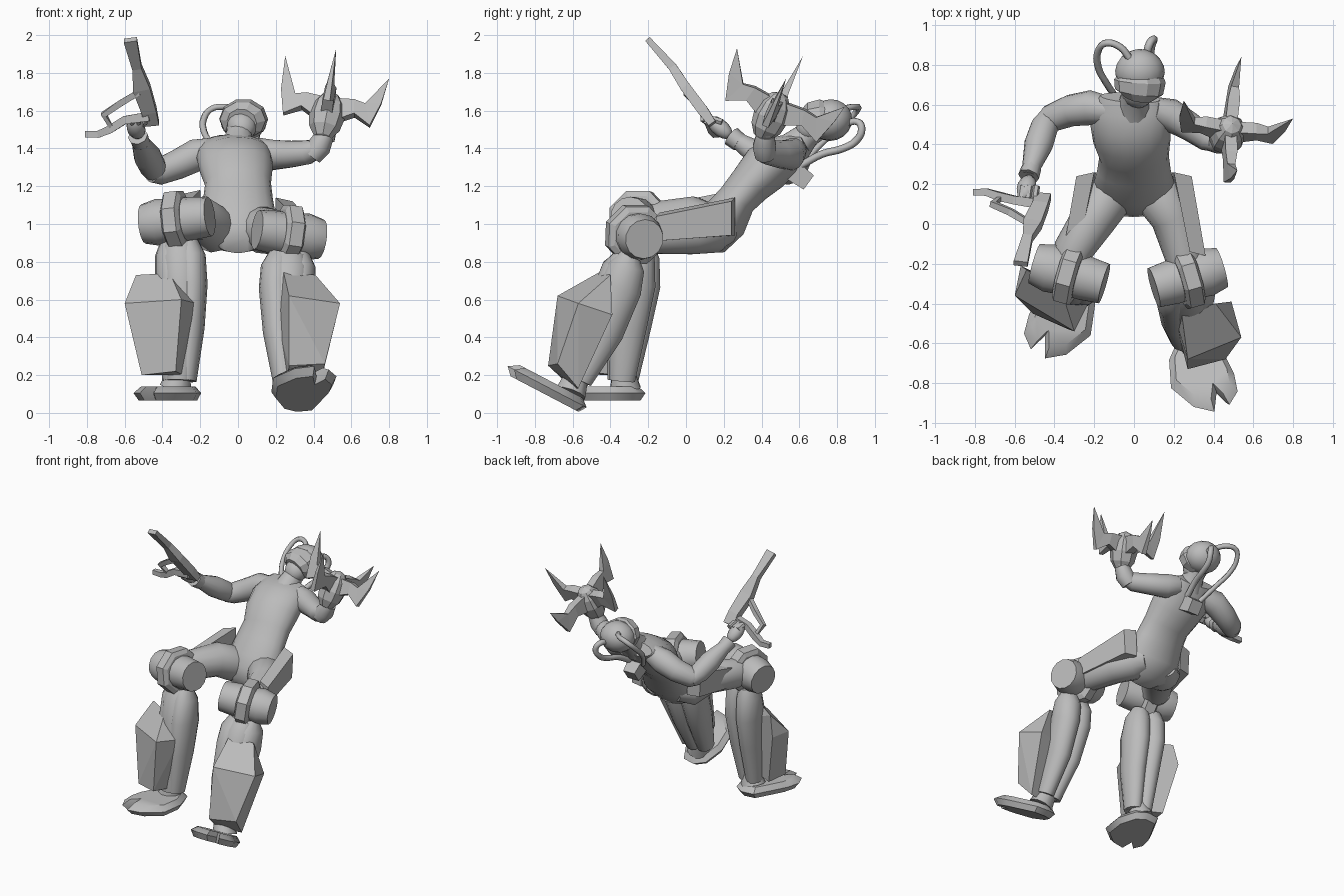
import bpy, bmesh, math
from mathutils import Vector as V, Matrix

cube = bpy.data.objects.get("Cube")
if cube:
    bpy.data.objects.remove(cube)

grey = bpy.data.materials.new("plain grey")
grey.use_nodes = True
grey.diffuse_color = (0.5, 0.5, 0.5, 1)
grey.node_tree.nodes["Principled BSDF"].inputs["Base Color"].default_value = (0.5, 0.5, 0.5, 1)


def finish(name, bm, smooth=0):
    bmesh.ops.recalc_face_normals(bm, faces=bm.faces)
    mesh = bpy.data.meshes.new(name)
    bm.to_mesh(mesh)
    bm.free()
    mesh.materials.append(grey)
    ob = bpy.data.objects.new(name, mesh)
    bpy.context.collection.objects.link(ob)
    if smooth:
        bpy.ops.object.select_all(action='DESELECT')
        ob.select_set(True)
        bpy.context.view_layer.objects.active = ob
        bpy.ops.object.shade_smooth_by_angle(angle=math.radians(smooth))


def loft(name, rings, n=14, ref=(1, 0, 0), smooth=50, spin=0.0):
    """Rings are (centre, half width, half depth) along a path."""
    bm = bmesh.new()
    pts = [V(r[0]) for r in rings]
    loops = []
    for i, (c, w, d) in enumerate(rings):
        t = (pts[min(i + 1, len(pts) - 1)] - pts[max(i - 1, 0)]).normalized()
        u = V(ref)
        u = (u - t * u.dot(t)).normalized()
        v = t.cross(u)
        angles = [2 * math.pi * (k + spin) / n for k in range(n)]
        loops.append([bm.verts.new(V(c) + u * w * math.cos(a) + v * d * math.sin(a)) for a in angles])
    for a, b in zip(loops, loops[1:]):
        for k in range(n):
            bm.faces.new((a[k], a[(k + 1) % n], b[(k + 1) % n], b[k]))
    bm.faces.new(loops[0])
    bm.faces.new(loops[-1])
    finish(name, bm, smooth)


def tube(name, points, radii, **kw):
    loft(name, [(p, r, r) for p, r in zip(points, radii)], **kw)


def hose(name, points, radius):
    curve = bpy.data.curves.new(name, 'CURVE')
    curve.dimensions = '3D'
    curve.bevel_depth, curve.bevel_resolution, curve.resolution_u = radius, 1, 4
    curve.use_fill_caps = True
    spline = curve.splines.new('BEZIER')
    spline.bezier_points.add(len(points) - 1)
    for p, co in zip(spline.bezier_points, points):
        p.co = co
        p.handle_left_type = p.handle_right_type = 'AUTO'
    curve.materials.append(grey)
    bpy.context.collection.objects.link(bpy.data.objects.new(name, curve))


def hull(name, points):
    bm = bmesh.new()
    for p in points:
        bm.verts.new(p)
    bmesh.ops.convex_hull(bm, input=bm.verts)
    bmesh.ops.dissolve_limit(bm, angle_limit=0.12, verts=bm.verts, edges=bm.edges)
    finish(name, bm)


def ball(name, centre, size, axis=(0, 0, 1), seg=14, smooth=50):
    bm = bmesh.new()
    bmesh.ops.create_uvsphere(bm, u_segments=seg, v_segments=seg // 2 + 2, radius=1)
    turn = V((0, 0, 1)).rotation_difference(V(axis)).to_matrix().to_4x4()
    bm.transform(Matrix.Translation(centre) @ turn @ Matrix.Diagonal((*size, 1)))
    finish(name, bm, smooth)


# Torso leaning back, neck and head
loft("torso", [((0, .06, .89), .1, .05), ((0, .13, .93), .18, .11), ((0, .2, 1.02), .205, .13),
               ((0, .27, 1.13), .185, .105), ((0, .34, 1.21), .175, .115), ((-.01, .42, 1.295), .195, .135),
               ((-.02, .51, 1.36), .2, .12), ((-.025, .58, 1.4), .19, .085),
               ((-.02, .635, 1.43), .15, .05)], n=18)
tube("neck", [(0, .57, 1.4), (.005, .64, 1.47), (.02, .72, 1.54)], [.095, .07, .08])
ball("jaw", (.02, .665, 1.52), (.08, .075, .09), (0, .6, .6))
ball("helmet", (.03, .765, 1.55), (.125, .11, .115), (.05, .93, .3), seg=16)
loft("visor", [((.02, .64, 1.54), .08, .075), ((.025, .665, 1.55), .122, .1),
               ((.03, .72, 1.555), .13, .11), ((.03, .745, 1.56), .115, .1)], n=10, smooth=0)

# Hoses from the helmet to the back pack
hose("right_hose", [(-.02, .83, 1.61), (-.07, .89, 1.62), (-.14, .91, 1.61), (-.18, .87, 1.56),
                    (-.18, .79, 1.49), (-.14, .71, 1.42), (-.07, .61, 1.31)], .018)
hose("left_hose", [(.06, .84, 1.53), (.08, .91, 1.54), (.1, .93, 1.5), (.09, .9, 1.44),
                   (.08, .83, 1.4), (.06, .72, 1.37), (.04, .61, 1.31)], .02)
tube("back_pack", [(0, .54, 1.3), (0, .65, 1.22)], [.08, .065], n=4, smooth=0, spin=.5)

# Arms and hands
Y = (0, 1, 0)
tube("right_upper_arm", [(-.12, .57, 1.39), (-.22, .585, 1.365), (-.32, .57, 1.315), (-.42, .53, 1.275),
                         (-.46, .49, 1.27)], [.07, .088, .08, .07, .05], ref=Y)
tube("right_forearm", [(-.42, .55, 1.26), (-.45, .49, 1.3), (-.48, .4, 1.36), (-.515, .29, 1.43),
                       (-.53, .24, 1.46)], [.05, .07, .073, .048, .042])
tube("right_cuff", [(-.515, .285, 1.43), (-.53, .24, 1.465)], [.05, .054], n=8)
ball("right_hand", (-.54, .18, 1.51), (.05, .045, .08), (-.15, -.6, .5), seg=10)
for i in range(3):
    tube("right_finger", [(-.56 + i * .035, .19, 1.54), (-.57 + i * .035, .13, 1.56),
                          (-.56 + i * .035, .1, 1.53)], [.018, .018, .012], n=6)
tube("left_upper_arm", [(.1, .57, 1.39), (.18, .55, 1.365), (.28, .49, 1.37), (.37, .43, 1.38),
                        (.42, .41, 1.4)], [.07, .083, .072, .065, .05], ref=Y)
tube("left_forearm", [(.39, .42, 1.36), (.43, .415, 1.41), (.46, .42, 1.47)], [.055, .063, .05])
ball("left_hand", (.46, .43, 1.5), (.06, .055, .06), seg=10)

# Four-bladed claw held in the left hand
hub, axis = V((.47, .45, 1.57)), V((.18, .4, .9)).normalized()
ball("claw_hub", hub, (.095, .095, .14), axis, seg=8, smooth=0)
for tip in [(.25, .62, 1.89), (.52, .27, 1.93), (.8, .53, 1.77), (.54, .84, 1.62)]:
    tip = V(tip)
    out = tip - hub - axis * (tip - hub).dot(axis)
    side = axis.cross(out).normalized()
    bm = bmesh.new()
    outline = [(0.1, .1, .03), (.2, -.02, .03), (.5, .03, .03), (.82, -.02, .018),
               (.95, .12, .01), (.66, .1, .02), (.45, .11, .03)]
    halves = []
    for s in (-1, 1):
        loop = [bm.verts.new(hub + out * o + axis * h + side * w * s) for o, h, w in outline]
        halves.append(loop)
    point = bm.verts.new(tip)
    a, b = halves
    n = len(a)
    for k in range(n):
        if k != 4:
            bm.faces.new((a[k], a[(k + 1) % n], b[(k + 1) % n], b[k]))
    for loop in halves:
        bm.faces.new((loop[0], loop[1], loop[2], loop[6]))
        bm.faces.new((loop[2], loop[3], loop[5], loop[6]))
        bm.faces.new((loop[3], loop[4], loop[5]))
        bm.faces.new((loop[4], point, loop[5]))
    bm.faces.new((a[4], b[4], point))
    bm.faces.new((a[5], b[5], point))
    finish("claw_blade", bm)

# Long pistol in the right hand
loft("pistol_barrel", [((-.57, -.2, 1.975), .05, .022), ((-.535, -.07, 1.83), .035, .032),
                       ((-.51, .0, 1.72), .065, .038), ((-.47, .09, 1.6), .055, .04),
                       ((-.46, .14, 1.53), .06, .03)], n=4, smooth=0, spin=.5)
tube("pistol_grip", [(-.81, .16, 1.475), (-.74, .16, 1.475), (-.68, .14, 1.5), (-.6, .12, 1.55),
                     (-.47, .1, 1.57)], [.023, .026, .03, .03, .035], n=4, smooth=0, ref=Y, spin=.5)
tube("pistol_guard", [(-.67, .13, 1.51), (-.71, .1, 1.58), (-.62, .06, 1.64), (-.52, .0, 1.7)],
     [.016, .022, .024, .022], n=4, smooth=0, ref=Y, spin=.5)


# Legs: hip, knee barrel, calf, shin guard and forked foot
def leg(side, s, inner, outer, calf, guard, foot, forward, panel_z):
    inner, outer = V(inner), V(outer)
    mid, along = (inner + outer) / 2, (outer - inner).normalized()
    loft(side + "_thigh", [((s * .07, .22, .97), .09, .08), ((s * .12, .15, .97), .125, .125),
                           ((s * .2, .03, mid.z + .01), .115, .118), (mid + V((-s * .02, .12, 0)), .1, .105),
                           (mid, .085, .085)])
    tube(side + "_knee_barrel", [inner, inner + along * .1, mid, outer - along * .08, outer],
         [.105, .115, .115, .125, .105], ref=(0, 0, 1), smooth=35)
    tube(side + "_knee_band", [mid - along * .05, mid - along * .035, mid + along * .035, mid + along * .05],
         [.135, .165, .165, .135], n=8, ref=(0, 0, 1), smooth=0, spin=.5)
    hull(side + "_thigh_panel", [(s * x, y, z + panel_z) for x, y, z in
         [(.2, .26, 1.14), (.29, .24, 1.12), (.19, .26, .94), (.28, .24, .94),
          (.28, -.14, 1.06), (.36, -.16, 1.04), (.28, -.14, .91), (.36, -.16, .91)]])
    # Two calf muscles behind a single shin
    for k in (-1, 1):
        loft(side + "_calf", [(V(c) + V((k * r * .42, k * s * r * .1, 0)), r * .65, d) for c, r, d in calf])
    loft(side + "_shin", [(V(c) + V((0, -.025, 0)), r * .85, d * .9) for c, r, d in calf])
    hull(side + "_shin_guard", guard)
    f = V(forward).normalized()
    u = V((s, 0, 0))
    u = (u - f * u.dot(f)).normalized()
    up = V((0, 0, 1))
    up = (up - f * up.dot(f)).normalized()
    shape = [(0, -.2), (.09, -.17), (.13, -.04), (.165, .08), (.17, .18), (.12, .25), (.065, .17),
             (.04, .28), (-.06, .24), (-.16, .12), (-.15, -.04), (-.08, -.17)]
    bm = bmesh.new()
    # Sole, broad rim and narrower instep
    layers = []
    for scale, h in ((.86, -.045), (1, -.005), (.8, .03)):
        layers.append([bm.verts.new(V(foot) + (u * x + f * y) * scale + up * h) for x, y in shape])
    for a, b in zip(layers, layers[1:]):
        for k in range(len(shape)):
            j = (k + 1) % len(shape)
            bm.faces.new((a[k], a[j], b[j], b[k]))
    bm.faces.new(layers[0])
    bm.faces.new(layers[-1])
    finish(side + "_foot", bm, 40)
    ankle = V(calf[-1][0])
    tube(side + "_ankle", [ankle + V((0, 0, .05)), V(foot) - f * .09 + up * .02], [.06, .085], n=10)


leg("right", -1, (-.15, -.3, 1.04), (-.5, -.2, 1.0),
    [((-.31, -.24, .9), .095, .06), ((-.305, -.25, .83), .125, .1), ((-.3, -.27, .68), .13, .125),
     ((-.3, -.3, .45), .115, .105), ((-.31, -.33, .17), .085, .07)],
    [(-.6, -.36, .58), (-.3, -.54, .6), (-.51, -.45, .2), (-.33, -.53, .22), (-.54, -.23, .73),
     (-.36, -.35, .74), (-.49, -.28, .2), (-.29, -.38, .2), (-.57, -.21, .58), (-.22, -.38, .58)],
    (-.35, -.41, .11), (-.2, -.95, 0), .04)
leg("left", 1, (.1, -.32, .97), (.44, -.22, .92),
    [((.27, -.31, .84), .1, .05), ((.265, -.33, .77), .135, .1), ((.26, -.36, .66), .14, .115),
     ((.26, -.45, .43), .12, .11), ((.28, -.57, .17), .09, .065)],
    [(.27, -.68, .62), (.54, -.57, .58), (.46, -.68, .26), (.27, -.73, .25), (.24, -.45, .75),
     (.41, -.4, .73), (.49, -.39, .52), (.2, -.45, .5), (.43, -.57, .13), (.26, -.6, .13)],
    (.33, -.7, .125), (.12, -.86, .45), 0)
